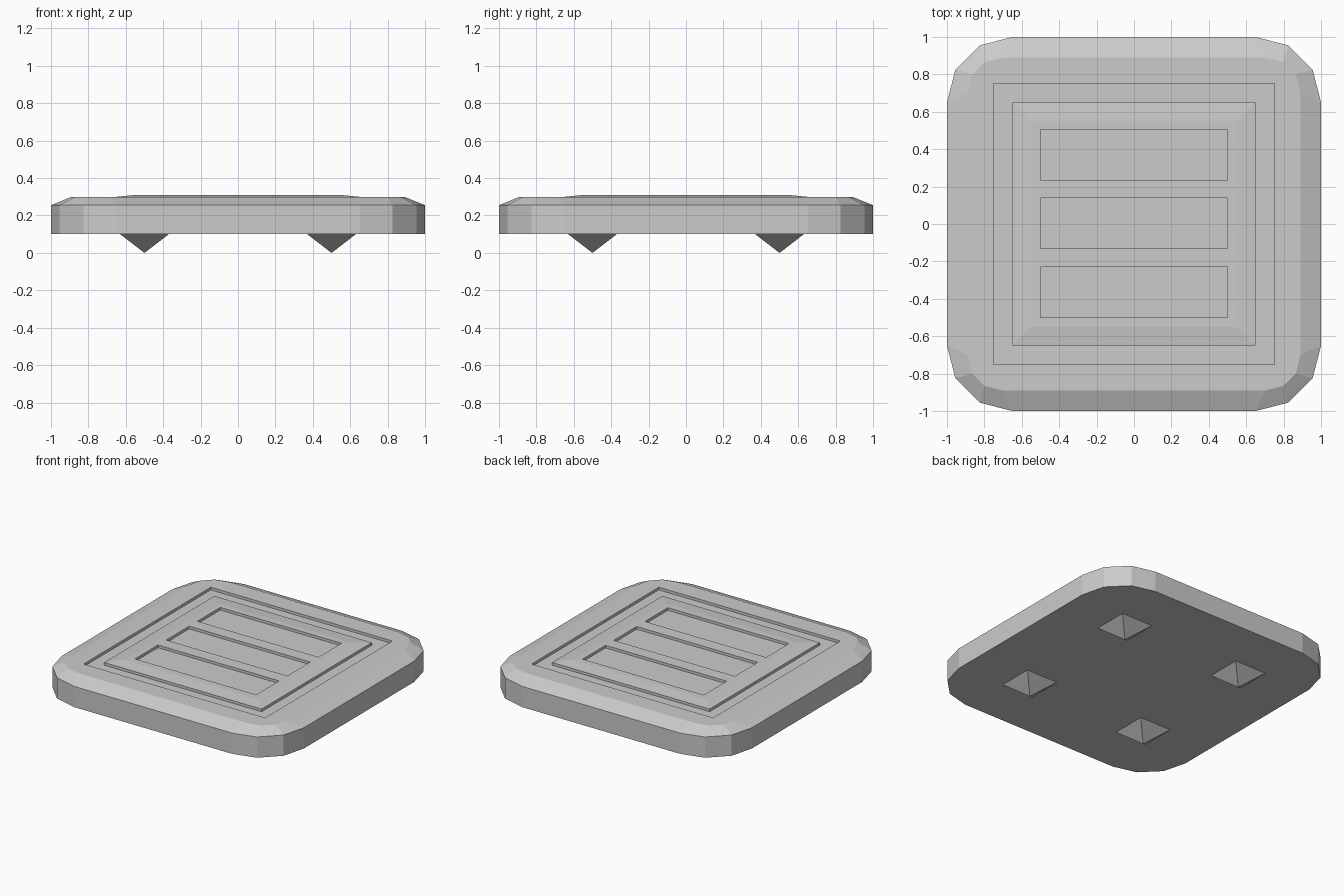
import bpy, bmesh

if "Cube" in bpy.data.objects:
    bpy.data.objects.remove(bpy.data.objects["Cube"])


def loft(name, rings, cutter=False):
    """Solid from stacked loops of equal point count, capped at both ends."""
    bm = bmesh.new()
    loops = [[bm.verts.new(p) for p in ring] for ring in rings]
    n = len(loops[0])
    for a, b in zip(loops, loops[1:]):
        for i in range(n):
            j = (i + 1) % n
            bm.faces.new((a[i], a[j], b[j], b[i]))
    bm.faces.new(loops[0][::-1])
    bm.faces.new(loops[-1])
    bmesh.ops.recalc_face_normals(bm, faces=bm.faces)
    mesh = bpy.data.meshes.new(name)
    bm.to_mesh(mesh)
    bm.free()
    obj = bpy.data.objects.new(name, mesh)
    bpy.context.collection.objects.link(obj)
    if cutter:
        obj.hide_render = True
        obj.display_type = 'WIRE'
    return obj


def rect(hx, hy, z, cy=0.0):
    return [(-hx, cy - hy, z), (hx, cy - hy, z), (hx, cy + hy, z), (-hx, cy + hy, z)]


def rounded(corner, z):
    """Octant-symmetric outline: one corner's points rotated to all four."""
    pts = []
    c = list(corner)
    for _ in range(4):
        pts += [(x, y, z) for x, y in c]
        c = [(-y, x) for x, y in c]
    return pts


def cut(obj, cutter):
    mod = obj.modifiers.new(cutter.name, 'BOOLEAN')
    mod.operation = 'DIFFERENCE'
    mod.solver = 'EXACT'
    mod.object = cutter


# Slab with chamfered top rim
outer = [(1, 0.65), (0.955, 0.825), (0.825, 0.955), (0.65, 1)]
inner = [(0.89, 0.70), (0.865, 0.80), (0.80, 0.865), (0.70, 0.89)]
slab = loft("slab", [rounded(outer, 0.10), rounded(outer, 0.255), rounded(inner, 0.30)])

# Square recess around the panel
cut(slab, loft("recess_cutter", [rect(0.75, 0.75, 0.28), rect(0.75, 0.75, 0.40)], True))

# Raised centre panel with shallow sloped border
panel = loft("centre_panel", [rect(0.65, 0.65, 0.28), rect(0.65, 0.65, 0.30),
                              rect(0.55, 0.55, 0.31)])

# Three slots sunk in the panel
for i, y in enumerate((-0.365, 0.003, 0.37)):
    cut(panel, loft(f"slot_cutter_{i + 1}", [rect(0.5, 0.135, 0.29, y),
                                             rect(0.5, 0.135, 0.40, y)], True))

# Four pointed feet
for sx in (-1, 1):
    for sy in (-1, 1):
        bm = bmesh.new()
        base = [bm.verts.new(p) for p in rect(0.13, 0.13, 0.0)]
        tip = bm.verts.new((0, 0, -0.10))
        bm.faces.new(base)
        for i in range(4):
            bm.faces.new((base[(i + 1) % 4], base[i], tip))
        bmesh.ops.recalc_face_normals(bm, faces=bm.faces)
        mesh = bpy.data.meshes.new("foot")
        bm.to_mesh(mesh)
        bm.free()
        foot = bpy.data.objects.new(
            f"foot_{'front' if sy < 0 else 'back'}_{'left' if sx < 0 else 'right'}", mesh)
        foot.location = (0.5 * sx, 0.5 * sy, 0.10)
        bpy.context.collection.objects.link(foot)
